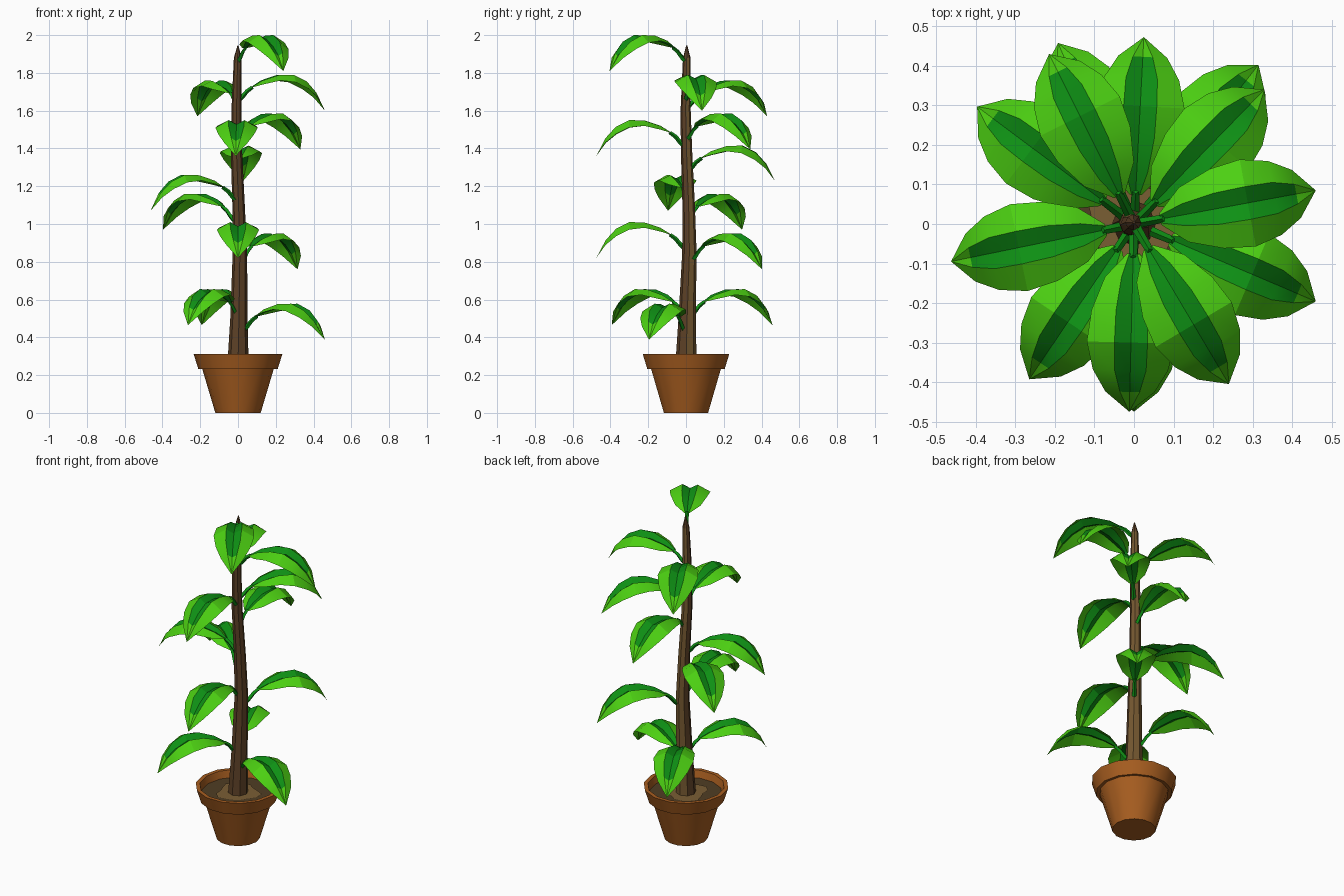
import bpy, bmesh, math
from mathutils import Vector

if "Cube" in bpy.data.objects:
    bpy.data.objects.remove(bpy.data.objects["Cube"])


def mat(name, r, g, b):
    m = bpy.data.materials.new(name)
    lin = [(c / 255 / 12.92) if c < 10 else ((c / 255 + 0.055) / 1.055) ** 2.4 for c in (r, g, b)]
    m.diffuse_color = (*lin, 1)
    m.use_nodes = True
    m.node_tree.nodes["Principled BSDF"].inputs["Base Color"].default_value = m.diffuse_color
    return m


TERRACOTTA = mat("terracotta", 168, 94, 32)
SOIL_DARK = mat("dark soil", 80, 61, 36)
SOIL_LIGHT = mat("light soil", 122, 94, 52)
BARK_DARK = mat("dark bark", 92, 64, 38)
BARK_LIGHT = mat("light bark", 116, 88, 48)
LEAF_BRIGHT = mat("bright leaf green", 76, 208, 18)
LEAF_DARK = mat("dark leaf green", 14, 144, 20)


def make(name, bm, mats, angle=35, recalc=True):
    if recalc:
        bmesh.ops.recalc_face_normals(bm, faces=bm.faces)
    me = bpy.data.meshes.new(name)
    bm.to_mesh(me)
    bm.free()
    for m in mats:
        me.materials.append(m)
    ob = bpy.data.objects.new(name, me)
    bpy.context.collection.objects.link(ob)
    bpy.ops.object.select_all(action='DESELECT')
    ob.select_set(True)
    bpy.context.view_layer.objects.active = ob
    bpy.ops.object.shade_smooth_by_angle(angle=math.radians(angle))
    return ob


def tube(bm, rings, sides, cap=True):
    """Skin rings of (centre, radius) in horizontal planes."""
    loops = []
    for c, r in rings:
        loops.append([bm.verts.new((c[0] + r * math.cos(2 * math.pi * i / sides),
                                    c[1] + r * math.sin(2 * math.pi * i / sides), c[2]))
                      for i in range(sides)])
    for a, b in zip(loops, loops[1:]):
        for i in range(sides):
            j = (i + 1) % sides
            bm.faces.new((a[i], a[j], b[j], b[i]))
    if cap:
        bm.faces.new(loops[0][::-1])
        bm.faces.new(loops[-1])


# pot with thick rim, open at the top
bm = bmesh.new()
profile = [(0.12, 0), (0.19, 0.235), (0.21, 0.232), (0.235, 0.312), (0.212, 0.312), (0.195, 0.25)]
tube(bm, [((0, 0, z), r) for r, z in profile], 14)
make("pot", bm, [TERRACOTTA])

# soil disc and its lighter irregular patch
bm = bmesh.new()
tube(bm, [((0, 0, 0.252), 0.196), ((0, 0, 0.27), 0.2)], 14)
make("soil", bm, [SOIL_DARK])
bm = bmesh.new()
ring = []
for i in range(16):
    a = 2 * math.pi * i / 16
    r = 0.115 + 0.014 * math.sin(3 * a + 1) + 0.008 * math.sin(5 * a)
    ring.append(bm.verts.new((r * math.cos(a), r * math.sin(a), 0.274)))
bm.faces.new(ring)
make("soil_patch", bm, [SOIL_LIGHT], recalc=False)

# trunk, slightly crooked, lighter bark on one side
bm = bmesh.new()
tube(bm, [((0, 0, 0.26), 0.056), ((0.005, 0.006, 0.5), 0.046), ((0.01, 0.018, 0.85), 0.038),
          ((0.003, 0.014, 1.1), 0.033), ((-0.008, 0.003, 1.38), 0.030), ((-0.008, -0.002, 1.6), 0.027),
          ((-0.002, 0.004, 1.88), 0.020), ((0, 0.004, 1.945), 0.003)], 8)
bmesh.ops.recalc_face_normals(bm, faces=bm.faces)
for f in bm.faces:
    if f.normal.dot(Vector((0.5, 0.85, 0))) > 0.2 and f.calc_center_median().z < 1.85:
        f.material_index = 1
make("trunk", bm, [BARK_DARK, BARK_LIGHT])

# leaf stations: distance out, midrib z, band half width, band z, edge half width, edge z
STATIONS = [(0.075, -0.072, 0.010, -0.068, 0.015, -0.068),
            (0.135, -0.045, 0.028, -0.030, 0.070, -0.050),
            (0.220, -0.022, 0.040, -0.002, 0.102, -0.030),
            (0.300, -0.022, 0.042, 0.000, 0.112, -0.040),
            (0.370, -0.060, 0.040, -0.035, 0.095, -0.075),
            (0.425, -0.110, 0.025, -0.095, 0.062, -0.120)]
TIP = (0.475, -0.19)
STEM = [(0.0, -0.145, 0.014), (0.03, -0.118, 0.012), (0.055, -0.088, 0.011), (0.085, -0.066, 0.010)]


def leaf(name, tx, ty, peak):
    d = Vector((tx, ty, 0)).normalized()
    side = Vector((-d.y, d.x, 0))
    origin = Vector((tx, ty, peak)) - d * TIP[0]

    def P(r, s, z):
        return origin + d * r + side * s + Vector((0, 0, z))

    # blade: dark central band, bright margins and tip
    bm = bmesh.new()
    rows = []
    for r, mz, bw, bz, ew, ez in STATIONS:
        pts = [(-ew, ez), (-bw, bz), (0, mz), (bw, bz), (ew, ez)]
        rows.append([bm.verts.new(P(r, s, z)) for s, z in pts])
    for a, b in zip(rows, rows[1:]):
        for i in range(4):
            f = bm.faces.new((a[i], b[i], b[i + 1], a[i + 1]))
            f.material_index = 1 if i in (1, 2) else 0
    tip = bm.verts.new(P(TIP[0], 0, TIP[1]))
    for i in range(4):
        bm.faces.new((rows[-1][i], tip, rows[-1][i + 1]))
    make(name, bm, [LEAF_BRIGHT, LEAF_DARK], 22, recalc=False)

    # curved stalk
    bm = bmesh.new()
    loops = []
    for r, z, w in STEM:
        loops.append([bm.verts.new(P(r + u * 0.7, s, z - u * 0.7))
                      for s, u in ((w, 0), (0, w), (-w, 0), (0, -w))])
    for a, b in zip(loops, loops[1:]):
        for i in range(4):
            bm.faces.new((a[i], a[(i + 1) % 4], b[(i + 1) % 4], b[i]))
    bm.faces.new(loops[0])
    bm.faces.new(loops[-1])
    make(name + "_stalk", bm, [LEAF_DARK])


# leaves: tip x, tip y, crest height
LEAVES = [(0.24, -0.405, 2.0), (0.46, 0.085, 1.79), (-0.215, 0.43, 1.76), (0.33, 0.34, 1.585),
          (-0.012, -0.475, 1.55), (0.025, 0.473, 1.415), (-0.463, -0.095, 1.26), (-0.397, 0.297, 1.16),
          (0.0, -0.475, 1.01), (0.315, 0.403, 0.95), (-0.265, -0.393, 0.655), (-0.192, 0.458, 0.655),
          (0.46, -0.196, 0.578)]
for i, (x, y, z) in enumerate(LEAVES):
    leaf(f"leaf_{i + 1}", x, y, z)
